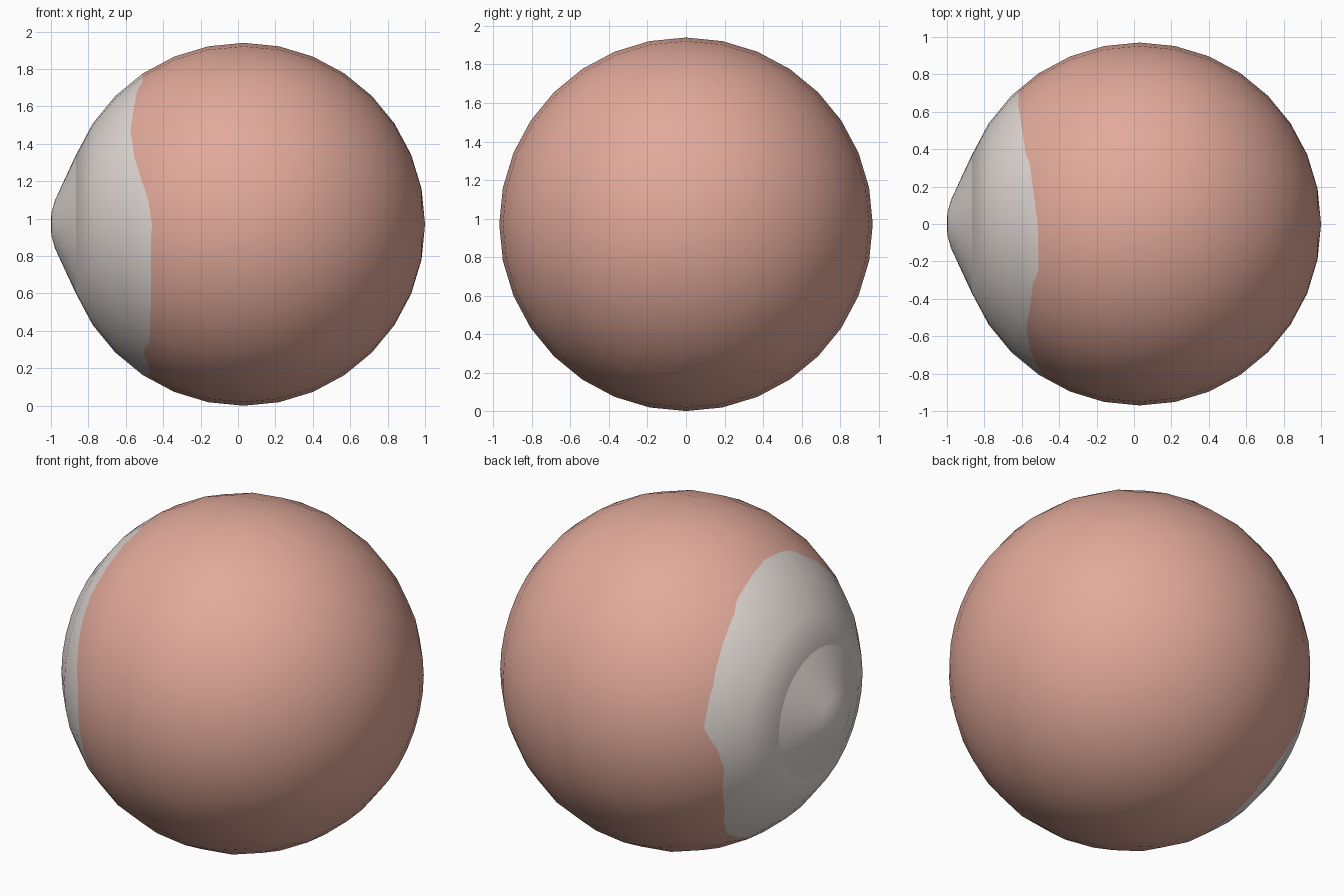
import bpy, math
from mathutils import Vector

if "Cube" in bpy.data.objects:
    bpy.data.objects.remove(bpy.data.objects["Cube"])

CX, CZ, R = 0.03, 0.97, 0.97      # eyeball centre and radius, axis along x
SIDES, FINE = 32, 256             # visible sides, fine columns for the ragged edge


def material(name, rgb):
    m = bpy.data.materials.new(name)
    m.diffuse_color = (*rgb, 1)
    m.use_nodes = True
    m.node_tree.nodes["Principled BSDF"].inputs["Base Color"].default_value = m.diffuse_color
    return m


flesh = material("flesh_pink", (0.76, 0.40, 0.325))
white = material("eye_white", (0.75, 0.69, 0.655))

# Ragged colour edge: (angle from front, going up; x of the edge)
EDGE = [(0, -.46), (9, -.48), (17, -.515), (28, -.555), (42, -.575), (52, -.56),
        (66, -.54), (72, -.51), (90, -.515), (104, -.54), (116, -.56), (120, -.58),
        (139, -.605), (153, -.62), (172, -.615), (181, -.67), (193, -.69),
        (216, -.645), (238, -.555), (250, -.55), (270, -.50), (287, -.47),
        (296, -.48), (300, -.505), (306, -.50), (309, -.475), (315, -.47),
        (332, -.465), (355, -.465), (360, -.46)]


def lerp_table(table, t):
    for (a, va), (b, vb) in zip(table, table[1:]):
        if a <= t <= b:
            return va + (vb - va) * (t - a) / (b - a)
    return table[-1][1]


def lathe(name, columns, mats, is_second=None):
    """Turn columns of (x, radius, normal_x, normal_r) round the x axis."""
    n = len(columns)
    verts, normals, faces, ids, index = [], [], [], [], {}
    step = 2 * math.pi / SIDES

    def vert(i, p):
        x, r, nx, nr = p
        t = 2 * math.pi * i / n
        k = math.cos(step / 2) / math.cos(t % step - step / 2)   # keep flat sides
        c, s = math.cos(t), math.sin(t)
        co = (x, -r * k * c, CZ + r * k * s)
        key = tuple(round(v, 5) for v in co)
        if key not in index:
            index[key] = len(verts)
            verts.append(co)
            normals.append(Vector((nx, -nr * c, nr * s)).normalized())
        return index[key]

    for i in range(n):
        a, b = columns[i], columns[(i + 1) % n]
        for j in range(len(a) - 1):
            quad = [vert(i, a[j]), vert(i, a[j + 1]),
                    vert((i + 1) % n, b[j + 1]), vert((i + 1) % n, b[j])]
            quad = list(dict.fromkeys(quad))
            if len(quad) > 2:
                faces.append(quad)
                mid = (a[j][0] + a[j + 1][0] + b[j][0] + b[j + 1][0]) / 4
                ids.append(int(bool(is_second and is_second(i + 0.5, mid))))
    me = bpy.data.meshes.new(name)
    me.from_pydata(verts, [], faces)
    for m in mats:
        me.materials.append(m)
    for p, k in zip(me.polygons, ids):
        p.use_smooth = True
        p.material_index = k
    me.update()
    me.normals_split_custom_set_from_vertices(normals)
    ob = bpy.data.objects.new(name, me)
    bpy.context.collection.objects.link(ob)
    return ob


# Eyeball: sphere rings from the cornea rim to the back pole, plus the edge ring
rings = []
for k in range(2, 17):
    a = math.pi * k / 16
    rings.append((CX - R * math.cos(a), R * math.sin(a) if k < 16 else 0.0))


def edge_at(i):
    return lerp_table(EDGE, 360 * i / FINE)


columns = []
for i in range(FINE):
    e = edge_at(i)
    pts = sorted(rings + [(e, lerp_table(rings, e))])
    col = [(x, r, x - CX, r) for x, r in pts]
    col[0] = (pts[0][0], pts[0][1], -0.98, 0.18)   # soft dip round the cornea
    columns.append(col)
lathe("eyeball", columns, [white, flesh], lambda i, x: x > edge_at(i))

# Cornea: shallow rounded cone at -x
cornea = [(-1.0, 0.0, -1, 0), (-0.998, 0.06, -0.98, 0.2), (-0.978, 0.13, -0.92, 0.38),
          (rings[0][0], rings[0][1], -0.9, 0.43)]
lathe("cornea", [cornea] * SIDES, [white])
